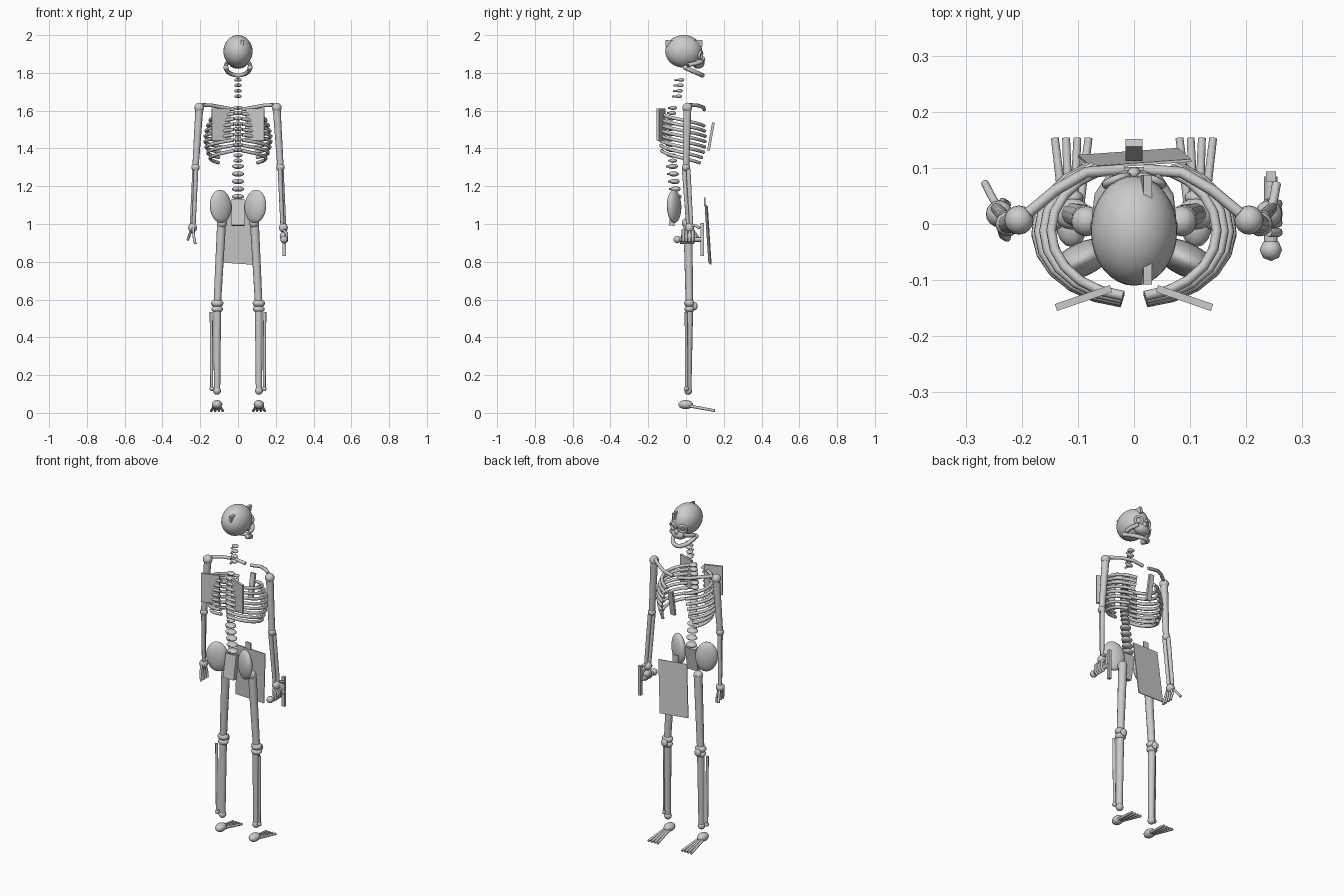
import bpy, math
from mathutils import Vector

cube = bpy.data.objects.get("Cube")
if cube:
    bpy.data.objects.remove(cube)

bone_mat = bpy.data.materials.new("bone_grey")
bone_mat.use_nodes = True
GREY = (0.6, 0.6, 0.6, 1)
bone_mat.diffuse_color = GREY
bone_mat.node_tree.nodes["Principled BSDF"].inputs["Base Color"].default_value = GREY


def finish(name, smooth=True):
    ob = bpy.context.object
    ob.name = name
    ob.data.materials.clear()
    ob.data.materials.append(bone_mat)
    if smooth:
        bpy.ops.object.shade_smooth_by_angle(angle=math.radians(50))
    return ob


def ball(name, at, radii, tilt=(0, 0, 0), sides=16):
    if not isinstance(radii, tuple):
        radii = (radii,) * 3
    bpy.ops.mesh.primitive_uv_sphere_add(segments=sides, ring_count=sides // 2 + 2, location=at, rotation=tilt)
    bpy.context.object.scale = radii
    return finish(name)


def box(name, at, size, tilt=(0, 0, 0)):
    bpy.ops.mesh.primitive_cube_add(size=1, location=at, rotation=[math.radians(t) for t in tilt])
    bpy.context.object.scale = size
    return finish(name, False)


def rod(name, a, b, r1, r2=None):
    a, b = Vector(a), Vector(b)
    turn = (b - a).to_track_quat('Z', 'Y').to_euler()
    bpy.ops.mesh.primitive_cone_add(vertices=12, radius1=r1, radius2=r2 or r1, depth=(b - a).length,
                                    location=(a + b) / 2, rotation=turn)
    return finish(name)


def tube(name, points, r):
    curve = bpy.data.curves.new(name, 'CURVE')
    curve.dimensions = '3D'
    curve.bevel_depth, curve.bevel_resolution, curve.use_fill_caps = r, 2, True
    line = curve.splines.new('POLY')
    line.points.add(len(points) - 1)
    for p, co in zip(line.points, points):
        p.co = (*co, 1)
    ob = bpy.data.objects.new(name, curve)
    bpy.context.collection.objects.link(ob)
    bpy.ops.object.select_all(action='DESELECT')
    ob.select_set(True)
    bpy.context.view_layer.objects.active = ob
    bpy.ops.object.convert(target='MESH')
    return finish(name)


# Skull, face and jaw
ball("skull", (0, -0.012, 1.914), (0.077, 0.098, 0.086), sides=32)
box("skull_bar", (0.022, -0.01, 1.957), (0.015, 0.195, 0.035), (0, 8, 0))
ball("upper_jaw", (0, 0.064, 1.852), (0.048, 0.034, 0.03))
ball("nose", (0, 0.09, 1.872), (0.012, 0.012, 0.016))
tube("lower_jaw", [(0.064 * math.cos(t), -0.005 + 0.092 * math.sin(t), 1.828 - 0.041 * math.sin(t))
                   for t in [math.pi * i / 10 for i in range(11)]], 0.012)
for s, side in ((1, "left"), (-1, "right")):
    bpy.ops.mesh.primitive_torus_add(major_radius=0.021, minor_radius=0.007, major_segments=16, minor_segments=8,
                                     location=(s * 0.031, 0.077, 1.893), rotation=(math.radians(80), 0, -s * 0.35))
    finish(side + "_eye_socket")
    tube(side + "_cheekbone", [(s * 0.064, 0.012, 1.842), (s * 0.06, 0.05, 1.85), (s * 0.038, 0.083, 1.86)], 0.011)
    ball(side + "_jaw_hinge", (s * 0.064, -0.003, 1.828), 0.014)


# Spine
def vertebra(name, y, z, r, h, spur):
    ball(name, (0, y, z), (r, r * 0.85, h))
    rod(name + "_spur", (0, y, z), (0, y - spur, z), 0.006, 0.005)


for i in range(4):
    vertebra("neck_vertebra", -0.026 - 0.004 * i, 1.763 - 0.029 * i, 0.02, 0.01, 0.036)
for i in range(11):
    bow = math.sin(math.pi * i / 10)
    vertebra("chest_vertebra", -0.068 - 0.015 * bow, 1.615 - 0.028 * i, 0.024, 0.011, 0.027)
for i in range(5):
    vertebra("lower_vertebra", -0.07 + 0.005 * i, 1.305 - 0.04 * i, 0.032, 0.014, 0.035)
box("sacrum", (0, -0.065, 1.06), (0.07, 0.03, 0.14), (-10, 0, 0))

# Breastbone
box("breastbone", (0, 0.132, 1.463), (0.03, 0.014, 0.15), (-10, 0, 0))

for s, side in ((1, "left"), (-1, "right")):
    # Ribs sweep from the spine round to the front, dropping as they go
    for i in range(8):
        u = i / 7
        width = 0.125 + 0.05 * math.sin(math.pi * (0.15 + 0.7 * u))
        depth = 0.117 + 0.012 * math.sin(math.pi * u)
        sweep = 2.6 - 0.35 * u * u
        path = []
        for k in range(10):
            t = 0.13 + sweep * k / 9
            path.append((s * width * math.sin(t), -0.012 - depth * math.cos(t),
                         1.585 - 0.028 * i - 0.065 * k / 9))
        tube(side + "_rib", path, 0.009)

    # Shoulder
    box(side + "_shoulder_blade", (s * 0.09, -0.132, 1.527), (0.104, 0.013, 0.17), (0, 0, -s * 19))
    tube(side + "_collarbone", [(s * 0.188, 0.02, 1.63), (s * 0.14, 0.06, 1.628), (s * 0.085, 0.092, 1.618),
                                (s * 0.018, 0.097, 1.606)], 0.01)
    ball(side + "_shoulder", (s * 0.205, 0.007, 1.616), 0.026)

    # Arm
    rod(side + "_upper_arm", (s * 0.205, 0.007, 1.61), (s * 0.225, 0, 1.3), 0.021, 0.017)
    ball(side + "_elbow", (s * 0.225, 0, 1.3), 0.022)
    rod(side + "_forearm_outer", (s * 0.23, 0.012, 1.29), (s * 0.245, 0.028, 1.0), 0.012, 0.01)
    rod(side + "_forearm_inner", (s * 0.222, -0.01, 1.29), (s * 0.234, 0.01, 1.0), 0.012, 0.01)
    ball(side + "_wrist", (s * 0.24, 0.018, 0.98), (0.024, 0.024, 0.025))

    # Pelvis and thigh
    ball(side + "_hip_bone", (s * 0.092, -0.063, 1.093), (0.062, 0.03, 0.088), (0, s * 0.08, -s * 0.45), 24)
    ball(side + "_hip_joint", (s * 0.085, 0.005, 1.005), 0.027)
    rod(side + "_thigh", (s * 0.087, 0.01, 1.01), (s * 0.11, 0.018, 0.57), 0.024, 0.02)

    # Knee and shin
    ball(side + "_knee", (s * 0.11, 0.018, 0.58), (0.033, 0.028, 0.022))
    ball(side + "_knee_lower", (s * 0.11, 0.018, 0.55), (0.031, 0.027, 0.02))
    ball(side + "_kneecap", (s * 0.11, 0.047, 0.565), (0.02, 0.014, 0.022))
    rod(side + "_shin", (s * 0.11, 0.017, 0.55), (s * 0.111, 0.012, 0.12), 0.021, 0.017)
    rod(side + "_outer_shin", (s * 0.142, 0.001, 0.535), (s * 0.139, 0.003, 0.13), 0.008)
    ball(side + "_ankle", (s * 0.111, 0.012, 0.117), 0.021)
    ball(side + "_outer_ankle", (s * 0.139, 0.003, 0.128), 0.013)

    # Foot
    ball(side + "_heel", (s * 0.111, -0.002, 0.044), (0.028, 0.039, 0.024))
    for k in range(4):
        rod(side + "_toe", (s * (0.098 + 0.009 * k), 0.02, 0.036), (s * (0.081 + 0.02 * k), 0.153, 0.012), 0.008, 0.007)

# Open right hand
for k in range(4):
    y = -0.025 + 0.02 * k
    tube("right_finger", [(-0.238, 0.008 + y * 0.5, 0.98), (-0.234, y + 0.005, 0.935), (-0.226, y, 0.895)], 0.007)
tube("right_thumb", [(-0.24, 0.025, 0.98), (-0.254, 0.05, 0.95), (-0.266, 0.073, 0.915)], 0.007)

# Closed left hand on a hilt
ball("left_palm", (0.243, 0.018, 0.935), (0.022, 0.028, 0.025))
for k in range(4):
    y = -0.015 + 0.017 * k
    tube("left_finger", [(0.24, y, 0.97), (0.257, y, 0.95), (0.258, y, 0.912), (0.24, y, 0.9)], 0.008)
tube("left_thumb", [(0.243, 0.02, 0.995), (0.25, 0.05, 0.992), (0.254, 0.072, 0.978)], 0.008)
rod("hilt_grip", (0.244, -0.04, 0.918), (0.244, 0.085, 0.918), 0.012)
ball("hilt_pommel", (0.244, -0.046, 0.918), 0.02, sides=8)
box("hilt_guard", (0.244, 0.085, 0.918), (0.018, 0.018, 0.175))

# Hanging cloth and its clasp
box("hip_cloth", (0.001, 0.117, 0.945), (0.18, 0.005, 0.31), (4, 4, 4))
box("cloth_clasp", (0, 0.098, 1.12), (0.035, 0.008, 0.04))
